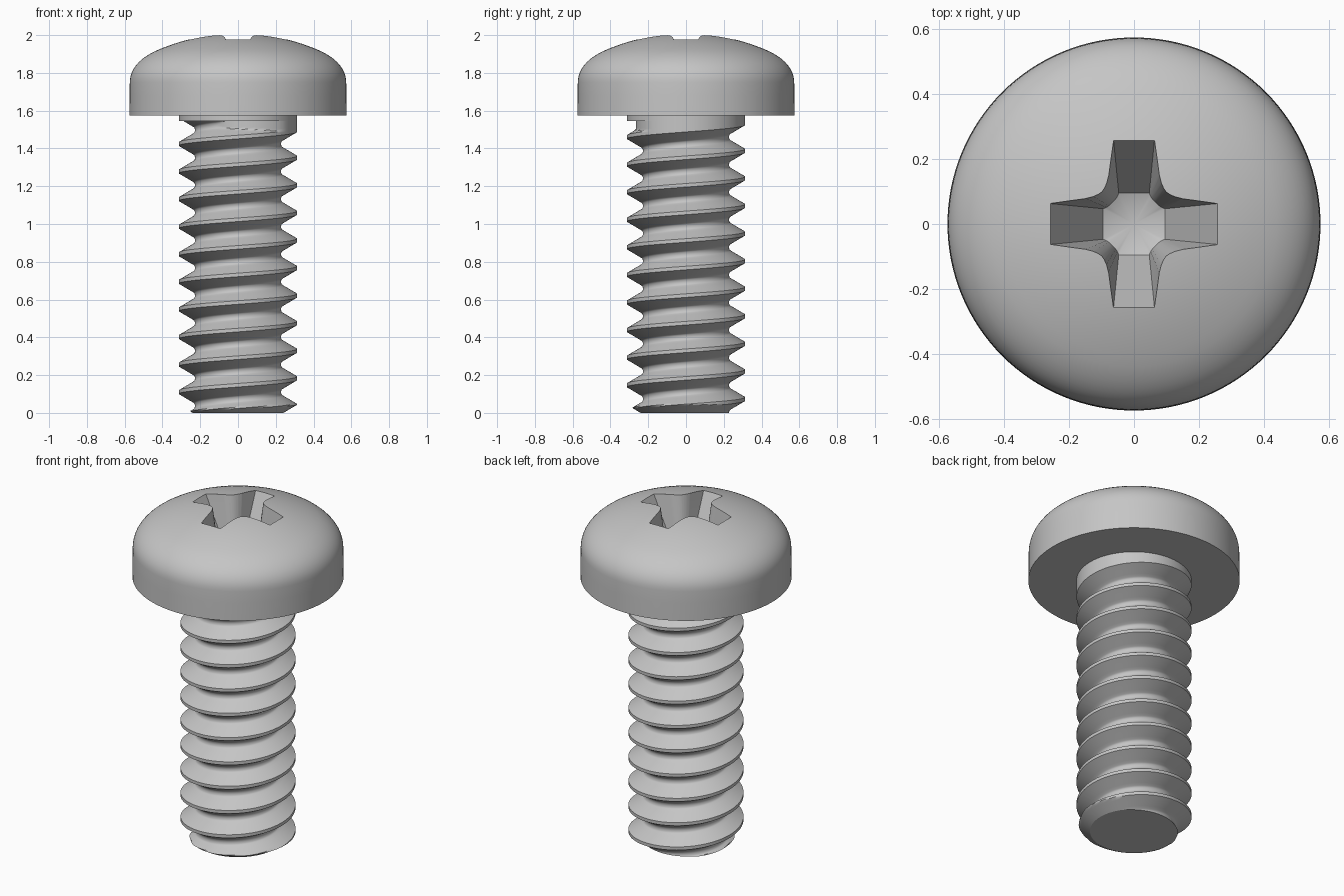
import bpy, bmesh, math

cube = bpy.data.objects.get("Cube")
if cube:
    bpy.data.objects.remove(cube, do_unlink=True)

steel = bpy.data.materials.new("grey_steel")
steel.use_nodes = True
GREY = (0.56, 0.56, 0.56, 1)
steel.diffuse_color = GREY
for node in steel.node_tree.nodes:
    if node.type == "BSDF_PRINCIPLED":
        node.inputs["Base Color"].default_value = GREY


def finish(bm, name):
    """Clean the mesh, fix its normals and link it as an object."""
    bmesh.ops.remove_doubles(bm, verts=bm.verts[:], dist=1e-5)
    bmesh.ops.holes_fill(bm, edges=[e for e in bm.edges if e.is_boundary], sides=0)
    bmesh.ops.recalc_face_normals(bm, faces=bm.faces[:])
    mesh = bpy.data.meshes.new(name)
    bm.to_mesh(mesh)
    bm.free()
    mesh.materials.append(steel)
    obj = bpy.data.objects.new(name, mesh)
    bpy.context.collection.objects.link(obj)
    return obj


def activate(obj):
    bpy.ops.object.select_all(action="DESELECT")
    obj.select_set(True)
    bpy.context.view_layer.objects.active = obj


def skin(bm, rows, closed):
    """Bridge neighbouring rows of points with quads."""
    grid = [[bm.verts.new(p) for p in row] for row in rows]
    for a, b in zip(grid, grid[1:]):
        count = len(a)
        for i in range(count if closed else count - 1):
            j = (i + 1) % count
            bm.faces.new((a[i], a[j], b[j], b[i]))
    return grid


# Threaded shank: helical rows clipped between the tip and the collar
RADIUS, PITCH, CREST = 0.313, 0.146, 0.183
THREAD_TOP, SHANK_TOP, LAST_TURN = 1.545, 1.58, 8.89
HALF_GROOVE = [(0, 0), (0.065, 0), (0.16, 0.024), (0.26, 0.049), (0.36, 0.074),
               (0.40, 0.081), (0.45, 0.084), (0.5, 0.085)]


def groove_depth(f):
    f = min(f, 1 - f)
    for (f0, d0), (f1, d1) in zip(HALF_GROOVE, HALF_GROOVE[1:]):
        if f <= f1:
            return d0 + (d1 - d0) * max(0, f - f0) / (f1 - f0)
    return HALF_GROOVE[-1][1]


def thread_radius(turn, z):
    w = (z - CREST) / PITCH - turn
    n = math.floor(w)
    runout = max(0, min(0.085, (LAST_TURN - n - turn) * 0.4))
    r = RADIUS - min(groove_depth(w - n), runout)
    return min(r, 0.24 + 1.7 * z)


steps = [f for f, d in HALF_GROOVE] + [1 - f for f, d in HALF_GROOVE[-2::-1]]
fine = []
for a, b in zip(steps, steps[1:]):
    fine += [a, (a + b) / 2]
phases = [k + f for k in range(-3, 11) for f in fine]
SIDES = 72
columns = []
for i in range(SIDES + 1):
    turn = i / SIDES
    c, s = math.cos(math.tau * turn), math.sin(math.tau * turn)
    column = []
    for phase in phases:
        z = max(0, min(THREAD_TOP, CREST + PITCH * (phase + turn)))
        column.append((thread_radius(turn, z), z))
    column += [(RADIUS, THREAD_TOP), (RADIUS, SHANK_TOP)]
    columns.append([(r * c, r * s, z) for r, z in column])
bm = bmesh.new()
skin(bm, columns, False)
bmesh.ops.dissolve_degenerate(bm, dist=1e-6, edges=bm.edges[:])
shank = finish(bm, "threaded_shank")

# Pan head: straight rim, rounded shoulder and shallow dome
DOME, APEX, SHOULDER = 1.08, 2.0085, 0.44


def dome_height(r):
    return APEX - DOME + math.sqrt(DOME ** 2 - r * r)


profile = [(0.575, 1.575), (0.574, 1.68), (0.573, 1.75)]
bezier = (profile[-1], (0.571, 1.851), (SHOULDER, dome_height(SHOULDER)))
for i in range(1, 11):
    t = i / 10
    profile.append(tuple((1 - t) ** 2 * a + 2 * t * (1 - t) * b + t * t * e
                         for a, b, e in zip(*bezier)))
for i in range(1, 13):
    r = SHOULDER * (1 - i / 13)
    profile.append((r, dome_height(r)))
HEAD_SIDES = 128
rings = []
for r, z in profile:
    rings.append([(r * math.cos(math.tau * i / HEAD_SIDES),
                   r * math.sin(math.tau * i / HEAD_SIDES), z) for i in range(HEAD_SIDES)])
bm = bmesh.new()
grid = skin(bm, rings, True)
pole = bm.verts.new((0, 0, APEX))
for i in range(HEAD_SIDES):
    bm.faces.new((grid[-1][i], grid[-1][(i + 1) % HEAD_SIDES], pole))
head = finish(bm, "pan_head")

# Cross recess cutter: tapered cross ending in a shallow cone
FLOOR, MOUTH, ABOVE = 1.645, 1.977, 2.05
mouth = [(0.258, 0.063), (0.145, 0.077), (0.122, 0.083), (0.107, 0.090), (0.097, 0.097)]
floor = [(0.095, 0.047), (0.085, 0.051), (0.078, 0.056), (0.072, 0.062), (0.067, 0.067)]


def cross(points):
    quarter = points + [(y, x) for x, y in points[-2::-1]]
    outline = []
    for c, s in ((1, 0), (0, 1), (-1, 0), (0, -1)):
        outline += [(x * c - y * s, x * s + y * c) for x, y in quarter]
    return outline


stretch = (ABOVE - FLOOR) / (MOUTH - FLOOR)
low = cross(floor)
high = [(a + (c - a) * stretch, b + (d - b) * stretch)
        for (a, b), (c, d) in zip(low, cross(mouth))]
bm = bmesh.new()
grid = skin(bm, [[(x, y, FLOOR) for x, y in low], [(x, y, ABOVE) for x, y in high]], True)
tip = bm.verts.new((0, 0, 1.605))
for i, v in enumerate(grid[0]):
    bm.faces.new((v, grid[0][i - 1], tip))
bm.faces.new(grid[1])
cutter = finish(bm, "recess_cutter")
cutter.hide_render = True

activate(head)
cut = head.modifiers.new("cross_recess", "BOOLEAN")
cut.operation = "DIFFERENCE"
cut.solver = "EXACT"
cut.object = cutter
bpy.ops.object.modifier_apply(modifier=cut.name)
bpy.data.objects.remove(cutter, do_unlink=True)

# Smooth shading with crisp edges
for obj in (shank, head):
    activate(obj)
    bpy.ops.object.shade_smooth_by_angle(angle=math.radians(28))
